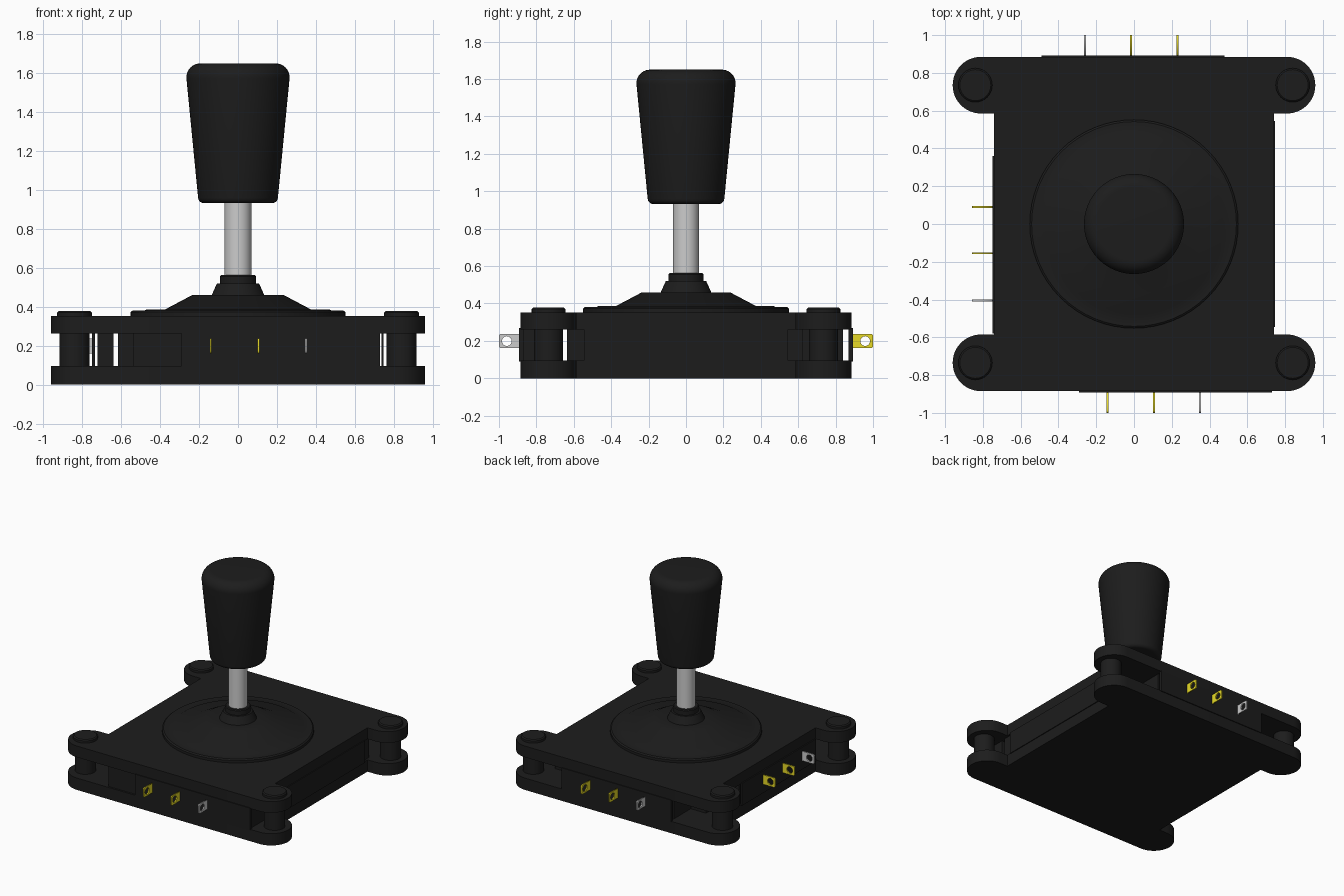
import bpy, bmesh, math
from math import sin, cos, pi, radians
from mathutils import Matrix, Vector

if "Cube" in bpy.data.objects:
    bpy.data.objects.remove(bpy.data.objects["Cube"])


def material(name, rgb):
    m = bpy.data.materials.new(name)
    m.diffuse_color = (*rgb, 1)
    m.use_nodes = True
    m.node_tree.nodes["Principled BSDF"].inputs["Base Color"].default_value = m.diffuse_color
    return m


BLACK = material("black_plastic", (0.012, 0.012, 0.012))
YELLOW = material("yellow_brass", (0.8, 0.7, 0.02))


def finish(name, bm, mat=None, smooth=False):
    bmesh.ops.recalc_face_normals(bm, faces=bm.faces[:])
    me = bpy.data.meshes.new(name)
    bm.to_mesh(me)
    bm.free()
    ob = bpy.data.objects.new(name, me)
    bpy.context.collection.objects.link(ob)
    if mat:
        me.materials.append(mat)
    if smooth:
        bpy.ops.object.select_all(action='DESELECT')
        ob.select_set(True)
        bpy.context.view_layer.objects.active = ob
        bpy.ops.object.shade_smooth_by_angle(angle=radians(35))
    return ob


def box(name, x0, x1, y0, y1, z0, z1, mat=BLACK):
    bm = bmesh.new()
    bmesh.ops.create_cube(bm, size=1)
    bmesh.ops.scale(bm, vec=(x1 - x0, y1 - y0, z1 - z0), verts=bm.verts)
    bmesh.ops.translate(bm, vec=((x0 + x1) / 2, (y0 + y1) / 2, (z0 + z1) / 2), verts=bm.verts)
    return finish(name, bm, mat)


def prism(name, outline, z0, z1, mat=BLACK):
    bm = bmesh.new()
    face = bm.faces.new([bm.verts.new((x, y, z0)) for x, y in outline])
    res = bmesh.ops.extrude_face_region(bm, geom=[face])
    top = [v for v in res["geom"] if isinstance(v, bmesh.types.BMVert)]
    bmesh.ops.translate(bm, vec=(0, 0, z1 - z0), verts=top)
    return finish(name, bm, mat, True)


def lathe(name, profile, mat=BLACK, at=(0, 0), steps=64):
    bm = bmesh.new()
    vs = [bm.verts.new((r, 0, z)) for r, z in profile]
    es = [bm.edges.new(p) for p in zip(vs, vs[1:])]
    bmesh.ops.spin(bm, geom=vs + es, cent=(0, 0, 0), axis=(0, 0, 1), angle=2 * pi, steps=steps)
    bmesh.ops.remove_doubles(bm, verts=bm.verts[:], dist=1e-5)
    bmesh.ops.translate(bm, vec=(*at, 0), verts=bm.verts)
    return finish(name, bm, mat, True)


def arc(cx, cy, r, a0, a1, n):
    return [(cx + r * cos(radians(a0 + (a1 - a0) * i / n)),
             cy + r * sin(radians(a0 + (a1 - a0) * i / n))) for i in range(n + 1)]


def terminal(name, pos, angle, mat):
    """Flat tab with an eyelet, pointing along local +x, then turned about z."""
    cu = bpy.data.curves.new(name, 'CURVE')
    cu.dimensions, cu.fill_mode, cu.extrude = '2D', 'BOTH', 0.005
    outer = [(0, -.038)] + arc(.1, -.026, .012, -90, 0, 4) + arc(.1, .026, .012, 0, 90, 4) + [(0, .038)]
    for pts in (outer, arc(.07, 0, .026, 0, 345, 23)):
        sp = cu.splines.new('POLY')
        sp.points.add(len(pts) - 1)
        for p, (x, y) in zip(sp.points, pts):
            p.co = (x, y, 0, 1)
        sp.use_cyclic_u = True
    tmp = bpy.data.objects.new(name + "_curve", cu)
    bpy.context.collection.objects.link(tmp)
    me = bpy.data.meshes.new_from_object(tmp.evaluated_get(bpy.context.evaluated_depsgraph_get()))
    bpy.data.objects.remove(tmp)
    me.transform(Matrix.Translation(Vector(pos)) @ Matrix.Rotation(radians(angle), 4, 'Z')
                 @ Matrix.Rotation(pi / 2, 4, 'X'))
    me.materials.clear()
    if mat:
        me.materials.append(mat)
    ob = bpy.data.objects.new(name, me)
    bpy.context.collection.objects.link(ob)


# Upper and lower plates with rounded mounting ears
right = ([(.74, -.585)] + [(.74, .585)] + arc(.81, .735, .15, -90, 90, 24))
lower_right = arc(.81, -.735, .15, -90, 90, 24)
half = lower_right + right
outline = half + [(-x, -y) for x, y in half]
prism("lower_plate", outline, 0, .095)
prism("upper_plate", outline, .262, .352)

# Corner spacers and bolt caps
for sx in (-1, 1):
    for sy in (-1, 1):
        at = (sx * .84, sy * .735)
        lathe("spacer", [(0, .09), (.077, .09), (.077, .27), (0, .27)], at=at, steps=32)
        lathe("bolt_cap", [(0, .34), (.09, .34), (.09, .37), (.082, .378), (0, .378)], at=at, steps=32)

# Inner frame and switch bodies between the plates
Z = (.09, .268)
box("inner_frame", -.615, .725, -.635, .625, *Z)
box("front_switch_body", -.54, .72, -.87, -.67, *Z)
box("back_switch_body", -.48, .47, .62, .84, *Z)
box("left_switch_body", -.722, -.64, -.58, .36, *Z)

# Thin outer switch covers
box("front_switch_cover", -.29, .73, -.892, -.868, *Z)
box("back_switch_cover", -.49, .48, .87, .892, *Z)
box("left_switch_cover", -.75, -.735, -.58, .36, *Z)
box("right_cover", .737, .747, -.545, .545, *Z)

# Switch terminals: the last of each row is plain metal
rows = {"front": (-90, lambda t: (t, -.888), (-.14, .105, .35)),
        "back": (90, lambda t: (t, .888), (.23, -.015, -.26)),
        "left": (180, lambda t: (-.745, t), (.09, -.155, -.405))}
for side, (angle, place, spots) in rows.items():
    for i, t in enumerate(spots):
        terminal(side + "_terminal", (*place(t), .199), angle, None if i == 2 else YELLOW)

# Stepped dust cover with collar
lathe("dust_cover", [(0, .34), (.552, .34), (.552, .372), (.542, .38), (.48, .38), (.47, .386),
                     (.375, .386), (.235, .46), (.135, .46), (.108, .52), (0, .52)])
lathe("collar", [(0, .5), (.093, .5), (.093, .556), (.087, .562), (0, .562)])

# Shaft and tapered grip
lathe("shaft", [(0, .5), (.069, .5), (.069, 1.0), (0, 1.0)], mat=None)
lathe("grip", [(0, .932)] + arc(.175, .962, .03, -90, -5, 6)
      + arc(.193, 1.578, .072, -5, 90, 10) + [(0, 1.65)])
